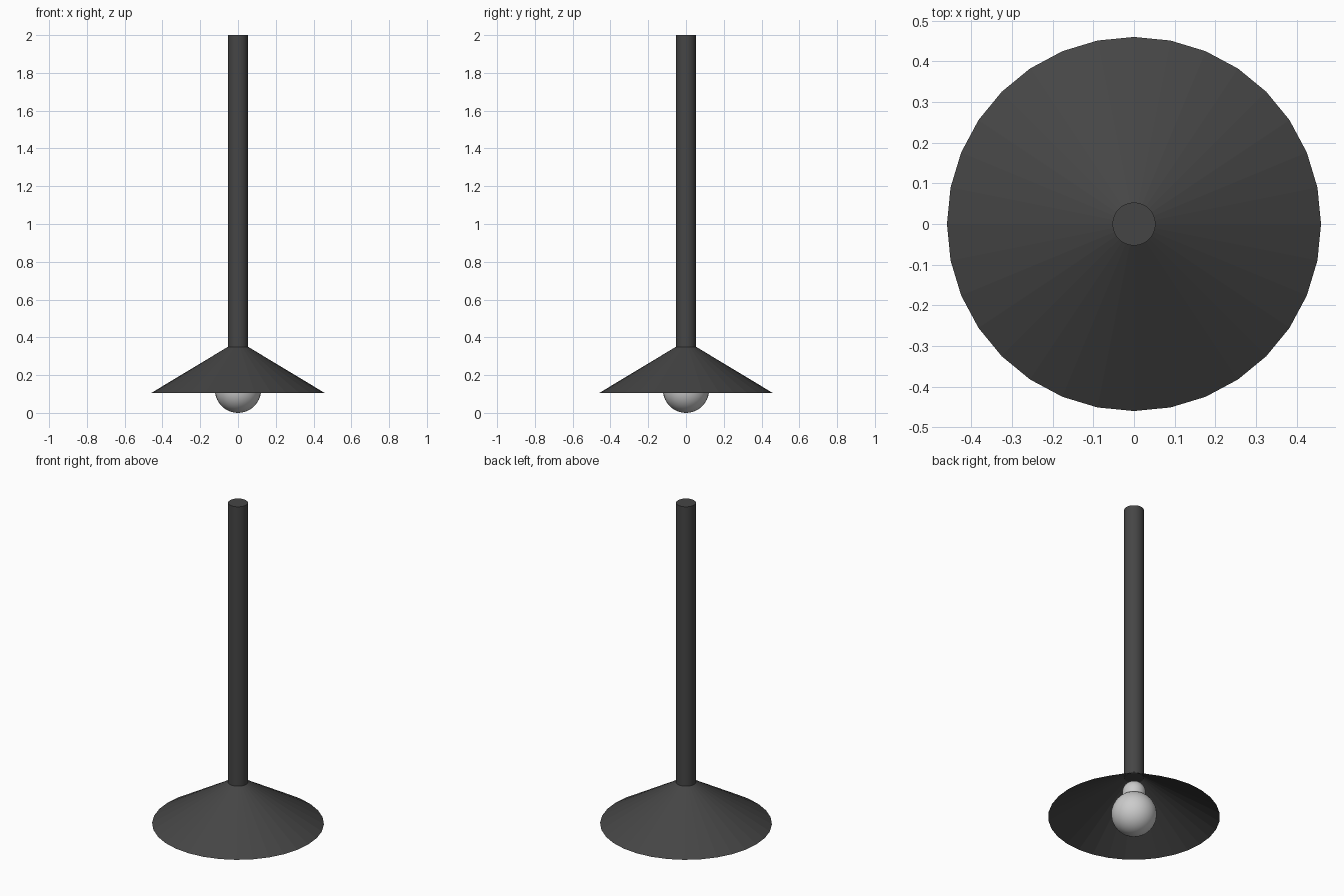
import bpy, bmesh, math

if "Cube" in bpy.data.objects:
    bpy.data.objects.remove(bpy.data.objects["Cube"])


def lathe(name, profile, sides=32, smooth=True):
    # revolve (radius, z) points around z; radius 0 closes to a pole
    bm = bmesh.new()
    rings = []
    for r, z in profile:
        if r < 1e-6:
            rings.append([bm.verts.new((0, 0, z))] * sides)
        else:
            rings.append([bm.verts.new((r * math.cos(2 * math.pi * i / sides),
                                        r * math.sin(2 * math.pi * i / sides), z))
                          for i in range(sides)])
    for a, b in zip(rings, rings[1:]):
        for i in range(sides):
            j = (i + 1) % sides
            loop = list(dict.fromkeys((a[i], a[j], b[j], b[i])))
            bm.faces.new(loop)
    me = bpy.data.meshes.new(name)
    bm.to_mesh(me)
    bm.free()
    ob = bpy.data.objects.new(name, me)
    bpy.context.collection.objects.link(ob)
    if smooth:
        bpy.ops.object.select_all(action='DESELECT')
        ob.select_set(True)
        bpy.context.view_layer.objects.active = ob
        bpy.ops.object.shade_smooth_by_angle(angle=math.radians(40))
    return ob


def paint(ob, name, value):
    mat = bpy.data.materials.new(name)
    mat.diffuse_color = (value, value, value, 1)
    mat.use_nodes = True
    mat.node_tree.nodes["Principled BSDF"].inputs["Base Color"].default_value = mat.diffuse_color
    ob.data.materials.append(mat)


# hanging rod, capped on top
rod = lathe("rod", [(0, 0.345), (0.053, 0.345), (0.053, 2.0), (0, 2.0)])

# open conical shade, flat facets
shade = lathe("shade", [(0.46, 0.105), (0.053, 0.35)], smooth=False)

# round bulb with a narrow rounded neck
R, ZC, RN = 0.122, 0.122, 0.063
end = math.pi - math.asin(RN / R)
profile = [(R * math.sin(end * k / 18), ZC - R * math.cos(end * k / 18)) for k in range(19)]
profile += [(RN * math.cos(math.pi / 2 * k / 8), 0.255 + RN * math.sin(math.pi / 2 * k / 8))
            for k in range(9)]
bulb = lathe("bulb", profile)

paint(rod, "dark_metal_rod", 0.06)
paint(shade, "dark_metal_shade", 0.06)
paint(bulb, "bulb_glass", 0.6)
